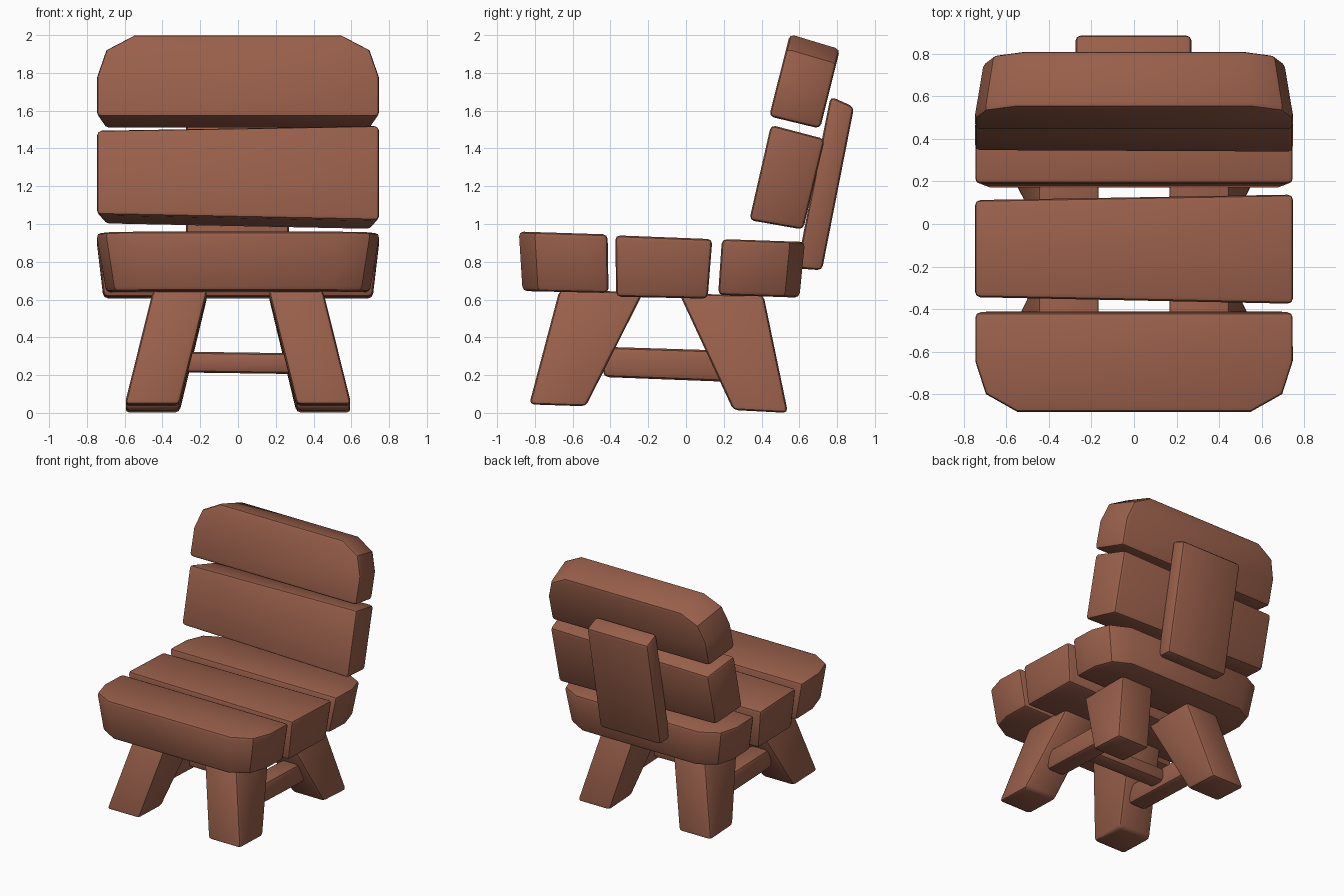
import bpy, bmesh, math

if "Cube" in bpy.data.objects:
    bpy.data.objects.remove(bpy.data.objects["Cube"])

wood = bpy.data.materials.new("wood")
wood.diffuse_color = (0.32, 0.115, 0.07, 1)
wood.use_nodes = True
wood.node_tree.nodes["Principled BSDF"].inputs["Base Color"].default_value = wood.diffuse_color


def loft(name, loop_a, loop_b, bevel=0.025):
    """Solid between two matching polygon loops, with softened hard edges."""
    bm = bmesh.new()
    a = [bm.verts.new(p) for p in loop_a]
    b = [bm.verts.new(p) for p in loop_b]
    n = len(a)
    bm.faces.new(a)
    bm.faces.new(b[::-1])
    for i in range(n):
        j = (i + 1) % n
        bm.faces.new((a[j], a[i], b[i], b[j]))
    bmesh.ops.recalc_face_normals(bm, faces=bm.faces)
    hard = [e for e in bm.edges if e.calc_face_angle() > math.radians(47)]
    bmesh.ops.bevel(bm, geom=hard, offset=bevel, segments=2, profile=0.5,
                    affect='EDGES', clamp_overlap=True)
    bmesh.ops.recalc_face_normals(bm, faces=bm.faces)
    me = bpy.data.meshes.new(name)
    bm.to_mesh(me)
    bm.free()
    me.materials.append(wood)
    ob = bpy.data.objects.new(name, me)
    bpy.context.collection.objects.link(ob)
    return ob


def plank(name, outline, a0, a1, b0, b1, taper=1.0):
    """Outline is (x, t); t runs from corner 0 to corner 1 of each (y, z) side edge."""
    def place(p, q, s):
        return [(x * s, p[0] + (q[0] - p[0]) * t, p[1] + (q[1] - p[1]) * t)
                for x, t in outline]
    loft(name, place(a0, a1, 1), place(b0, b1, taper))


def rect(x0, x1, y0, y1, z0, z1):
    """Rectangle loop, z running from z0 at y0 to z1 at y1."""
    return [(x0, y0, z0), (x1, y0, z0), (x1, y1, z1), (x0, y1, z1)]


# plank outlines: one rounded on its free side, one slightly uneven rectangle
half = [(0.75, 0), (0.75, 0.49), (0.70, 0.82), (0.55, 1)]
rounded = half + [(-x, t) for x, t in reversed(half)]
uneven = [(-0.75, 0.06), (0.75, 0), (0.75, 1), (-0.75, 0.95)]
narrow = [(-0.275, 0), (0.27, 0), (0.27, 1), (-0.275, 1)]

# seat
plank("seat_front_plank", rounded, (-.415, .945), (-.885, .96), (-.41, .635), (-.865, .645), 0.93)
plank("seat_middle_plank", uneven, (-.375, .94), (.14, .92), (-.37, .615), (.115, .605), 0.95)
plank("seat_rear_plank", rounded, (.19, .92), (.63, .905), (.17, .625), (.60, .61), 0.93)

# backrest
plank("back_lower_plank", uneven, (.335, 1.02), (.45, 1.525), (.62, .97), (.735, 1.45), 0.94)
plank("back_upper_plank", rounded, (.44, 1.57), (.55, 2.005), (.71, 1.505), (.815, 1.925), 0.94)
plank("back_support", narrow, (.72, .755), (.89, 1.62), (.585, .765), (.765, 1.675))

# splayed legs and side rails
for s, side in ((-1, "left"), (1, "right")):
    bx, tx, w = s * 0.455, s * 0.305, 0.145
    loft("front_leg_" + side, rect(bx - w, bx + w, -.83, -.53, .045, .035),
         rect(tx - w, tx + w, -.67, -.225, .65, .64))
    loft("rear_leg_" + side, rect(bx - w, bx + w, .25, .54, .015, 0),
         rect(tx - w, tx + w, -.035, .41, .63, .625))
    rx = s * 0.39
    loft("side_rail_" + side, rect(rx - .08, rx + .08, -.44, .21, .19, .165),
         rect(rx - .08, rx + .08, -.44, .21, .35, .33), 0.03)

# cross rail joining the side rails
loft("cross_rail", [(-.36, -.18, .215), (.36, -.18, .205), (.36, -.04, .205), (-.36, -.04, .215)],
     [(-.36, -.18, .325), (.36, -.18, .315), (.36, -.04, .315), (-.36, -.04, .325)], 0.03)

# smooth the softened edges
for ob in bpy.context.collection.objects:
    ob.select_set(True)
    bpy.context.view_layer.objects.active = ob
bpy.ops.object.shade_smooth_by_angle(angle=math.radians(35))
